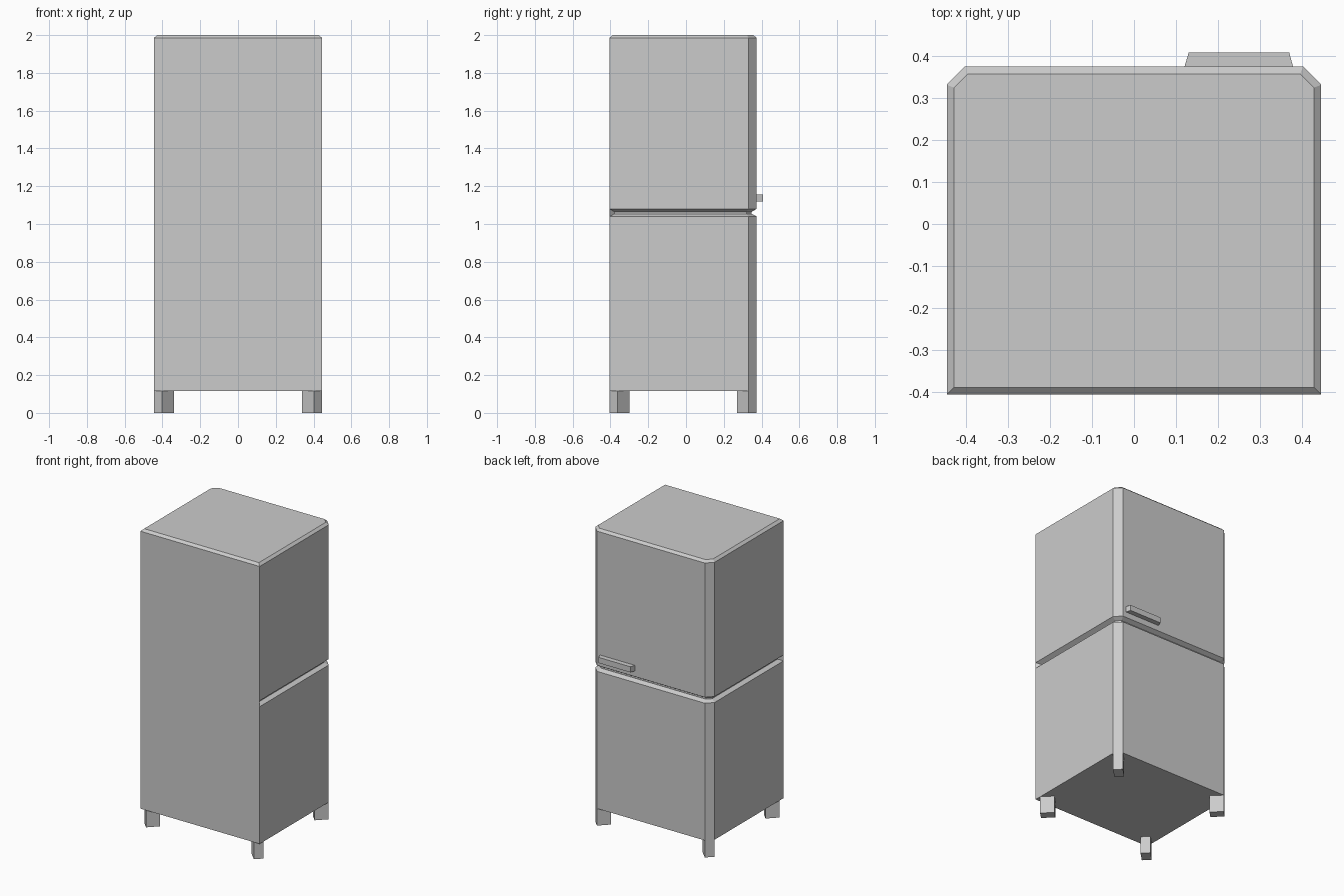
import bpy, bmesh

if "Cube" in bpy.data.objects:
    bpy.data.objects.remove(bpy.data.objects["Cube"])

W, BACK, FRONT, CH = 0.445, 0.374, -0.405, 0.043   # half width, y limits, corner chamfer


def make_object(name, bm):
    bmesh.ops.recalc_face_normals(bm, faces=bm.faces)
    mesh = bpy.data.meshes.new(name)
    bm.to_mesh(mesh)
    bm.free()
    obj = bpy.data.objects.new(name, mesh)
    bpy.context.collection.objects.link(obj)
    return obj


def outline(inset):
    """Footprint with two chamfered corners, offset inwards."""
    w, t = W - inset, 0.414 * inset
    right = [(w, FRONT + inset), (w, BACK - CH - t), (W - CH - t, BACK - inset)]
    return right + [(-x, y) for x, y in reversed(right)]


def prism(name, points, z0, z1):
    bm = bmesh.new()
    low = [bm.verts.new((x, y, z0)) for x, y in points]
    high = [bm.verts.new((x, y, z1)) for x, y in points]
    n = len(points)
    bm.faces.new(low)
    bm.faces.new(high)
    for i in range(n):
        j = (i + 1) % n
        bm.faces.new((low[i], low[j], high[j], high[i]))
    return make_object(name, bm)


# Cabinet: stacked outlines (inset, height), with a door groove and bevelled top
levels = [(0, 0.115), (0, 1.04), (0.027, 1.054), (0.027, 1.064),
          (0, 1.08), (0, 1.985), (0.017, 2.0)]
bm = bmesh.new()
rings = [[bm.verts.new((x, y, z)) for x, y in outline(i)] for i, z in levels]
for k in range(len(rings) - 1):
    a, b = rings[k], rings[k + 1]
    sides = 5 if 1 <= k <= 3 else 6      # the groove leaves out the flat front
    for i in range(sides):
        j = (i + 1) % 6
        bm.faces.new((a[i], a[j], b[j], b[i]))
bm.faces.new(rings[0])
bm.faces.new(rings[-1])
# Flat front across the groove, and its two closed ends
bm.faces.new((rings[1][0], rings[1][5], rings[4][5], rings[4][0]))
for i in (0, 5):
    bm.faces.new([rings[k][i] for k in range(1, 5)])
make_object("cabinet", bm)

# Feet: blocks set diagonally into each corner
D = 0.062
for sy, edge, place in ((1, BACK, "back"), (-1, -FRONT, "front")):
    for sx, side in ((1, "right"), (-1, "left")):
        pts = [(W, edge - CH), (W - CH, edge),
               (W - CH - D, edge - D), (W - D, edge - CH - D)]
        prism(f"{place}_{side}_foot", [(sx * x, sy * y) for x, y in pts], 0, 0.115)

# Door handle with tapered ends
prism("door_handle", [(0.12, BACK), (0.378, BACK), (0.369, 0.407), (0.13, 0.407)],
      1.118, 1.156)
